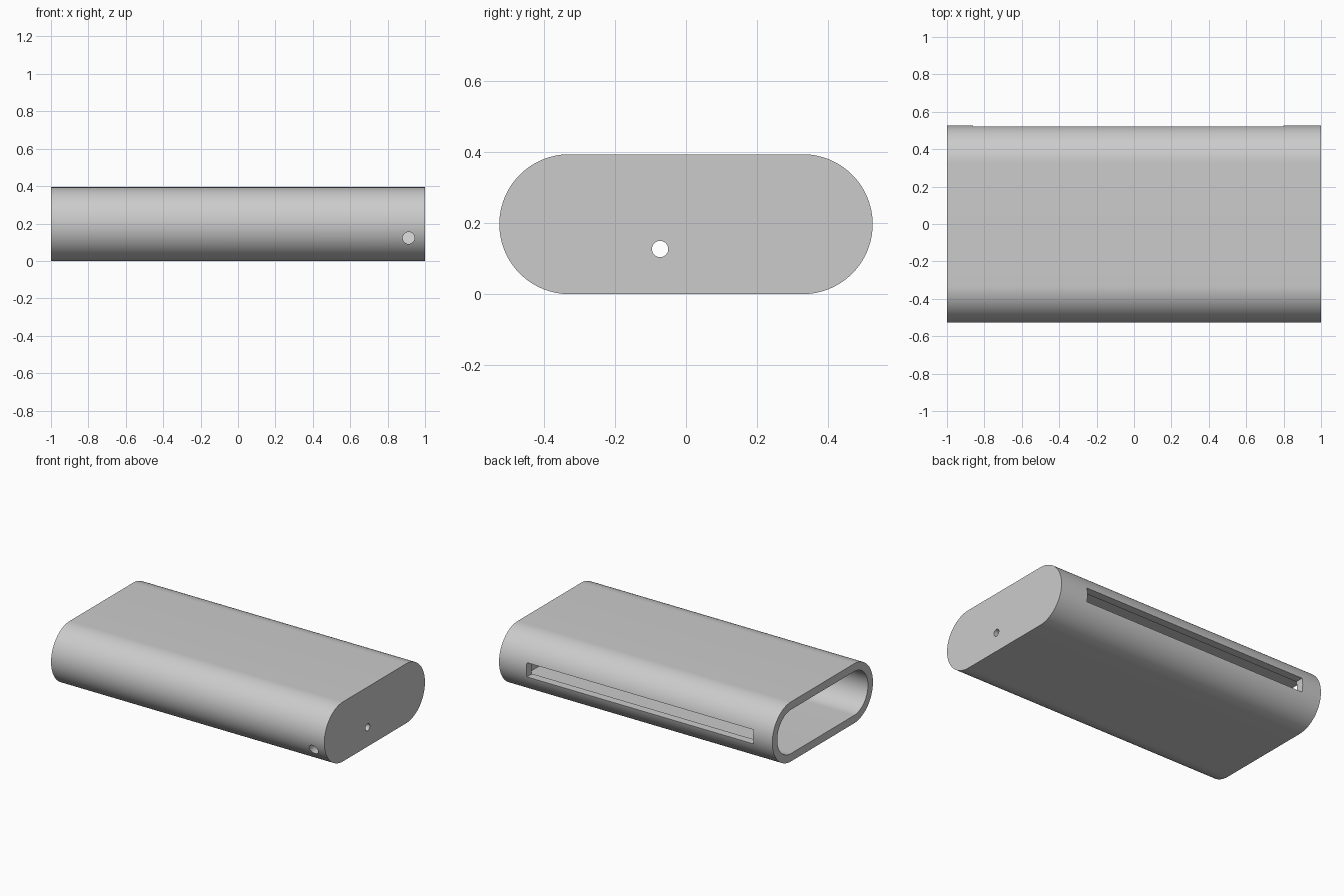
import bpy, math

cube = bpy.data.objects.get("Cube")
if cube:
    bpy.data.objects.remove(cube, do_unlink=True)

HALF_Y, HEIGHT, WALL = 0.526, 0.394, 0.052
MID = HEIGHT / 2

grey = bpy.data.materials.new("light grey")
grey.use_nodes = True
colour = (0.6, 0.6, 0.6, 1)
grey.diffuse_color = colour
grey.node_tree.nodes["Principled BSDF"].inputs["Base Color"].default_value = colour


def stadium(name, inset, x0, x1, steps=48):
    """Rounded bar along x, shrunk by inset all round."""
    r = MID - inset
    c = HALF_Y - MID
    ring = []
    for side in (1, -1):
        for i in range(steps + 1):
            a = side * math.pi / 2 * (-1 + 2 * i / steps)
            a = -math.pi / 2 + math.pi * i / steps + (0 if side > 0 else math.pi)
            ring.append((side * c + r * math.cos(a), MID + r * math.sin(a)))
    n = len(ring)
    verts = [(x, y, z) for x in (x0, x1) for y, z in ring]
    faces = [(i, (i + 1) % n, n + (i + 1) % n, n + i) for i in range(n)]
    faces += [tuple(range(n))[::-1], tuple(range(n, 2 * n))]
    # side faces wind outward for a ring running counter-clockwise about +x
    mesh = bpy.data.meshes.new(name)
    mesh.from_pydata(verts, [], faces)
    mesh.materials.append(grey)
    obj = bpy.data.objects.new(name, mesh)
    bpy.context.collection.objects.link(obj)
    return obj


def cylinder(name, radius, depth, location, rotation):
    bpy.ops.mesh.primitive_cylinder_add(vertices=32, radius=radius, depth=depth,
                                        location=location, rotation=rotation)
    obj = bpy.context.object
    obj.name = name
    obj.data.materials.append(grey)
    return obj


# Outer sleeve
case = stadium("case", 0, -1, 1)

# Cavity, open at the left-hand end of the x axis
cutters = [stadium("cavity_cutter", WALL, -1.1, 1 - WALL)]

# Long slot through the back wall
bpy.ops.mesh.primitive_cube_add(size=1, location=(-0.03, HALF_Y, MID))
slot = bpy.context.object
slot.name = "slot_cutter"
slot.scale = (1.66, 0.25, 0.094)
slot.data.materials.append(grey)
cutters.append(slot)

# Small round holes in the closed end and in the front wall
cutters.append(cylinder("end_hole_cutter", 0.023, 0.3, (1, -0.073, 0.127),
                        (0, math.pi / 2, 0)))
cutters.append(cylinder("front_hole_cutter", 0.032, 0.3, (0.912, -0.5, 0.123),
                        (math.pi / 2, 0, 0)))

# Cut everything, then drop the cutters
bpy.context.view_layer.objects.active = case
for cutter in cutters:
    cutter.hide_render = True
    cut = case.modifiers.new(cutter.name, "BOOLEAN")
    cut.operation = "DIFFERENCE"
    cut.solver = "EXACT"
    cut.object = cutter
    bpy.ops.object.modifier_apply(modifier=cut.name)
for cutter in cutters:
    bpy.data.objects.remove(cutter, do_unlink=True)

# Smooth rounded sides, sharp rims
bpy.ops.object.select_all(action="DESELECT")
case.select_set(True)
bpy.context.view_layer.objects.active = case
bpy.ops.object.shade_smooth_by_angle(angle=math.radians(30))
